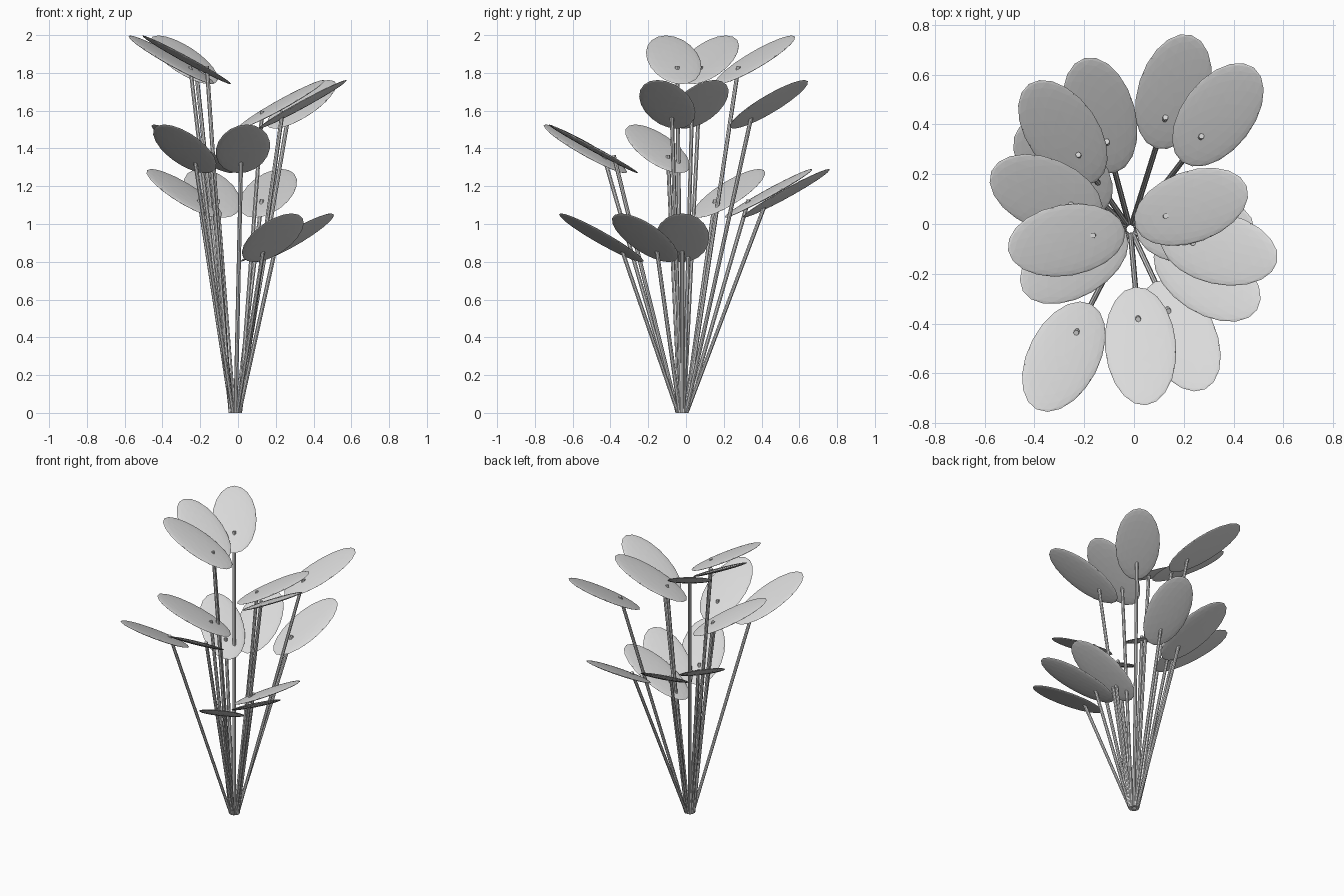
import bpy, bmesh, math
from mathutils import Matrix, Vector

if "Cube" in bpy.data.objects:
    bpy.data.objects.remove(bpy.data.objects["Cube"])

TIERS, FAN = 5, 3
ROOT = Vector((-0.015, -0.02, 0))       # where the stems gather
GOLDEN, SPREAD = math.radians(137.5), math.radians(32.5)
TILT = math.radians(28.4)
LEAF = (0.271, 0.143, 0.013)            # half length, width, thickness

grey = bpy.data.materials.new("pale_grey")
grey.diffuse_color = (0.7, 0.7, 0.7, 1)
grey.use_nodes = True
grey.node_tree.nodes["Principled BSDF"].inputs["Base Color"].default_value = grey.diffuse_color


def finish(bm, name):
    mesh = bpy.data.meshes.new(name)
    bm.to_mesh(mesh)
    bm.free()
    mesh.materials.append(grey)
    obj = bpy.data.objects.new(name, mesh)
    bpy.context.collection.objects.link(obj)
    return obj


def make_leaf(centre, azimuth):
    # flattened faceted ellipsoid, outer end tilted up
    bm = bmesh.new()
    bmesh.ops.create_icosphere(bm, subdivisions=3, radius=1)
    turn = Matrix.Rotation(azimuth, 4, 'Z') @ Matrix.Rotation(-TILT, 4, 'Y')
    bm.transform(Matrix.Translation(centre) @ turn @ Matrix.Diagonal((*LEAF, 1)))
    finish(bm, "leaf")


def make_stem(start, end, radius=0.011):
    # straight thin rod, trimmed level at the ground
    axis = end - start
    bm = bmesh.new()
    bmesh.ops.create_cone(bm, cap_ends=True, segments=8, radius1=radius,
                          radius2=radius, depth=axis.length)
    turn = axis.to_track_quat('Z', 'Y').to_matrix().to_4x4()
    bm.transform(Matrix.Translation((start + end) / 2) @ turn)
    for v in bm.verts:
        if v.co.z < 0.05:
            v.co.z = 0
    finish(bm, "stem")


# five tiers of three fanned leaves, each tier turned by the golden angle
for tier in range(TIERS):
    for j in range(FAN):
        az = tier * GOLDEN - j * SPREAD
        out = Vector((math.cos(az), math.sin(az), 0))
        reach = 0.26 + 0.106 * ((tier + j) % 4)
        height = 0.927 + 0.2355 * tier
        make_leaf(ROOT + out * reach + Vector((0, 0, height)), az)
        tip_z = height - 0.108 * math.tan(TILT) + 0.024
        make_stem(ROOT + out * 0.025,
                  ROOT + out * (reach - 0.108) + Vector((0, 0, tip_z)))
